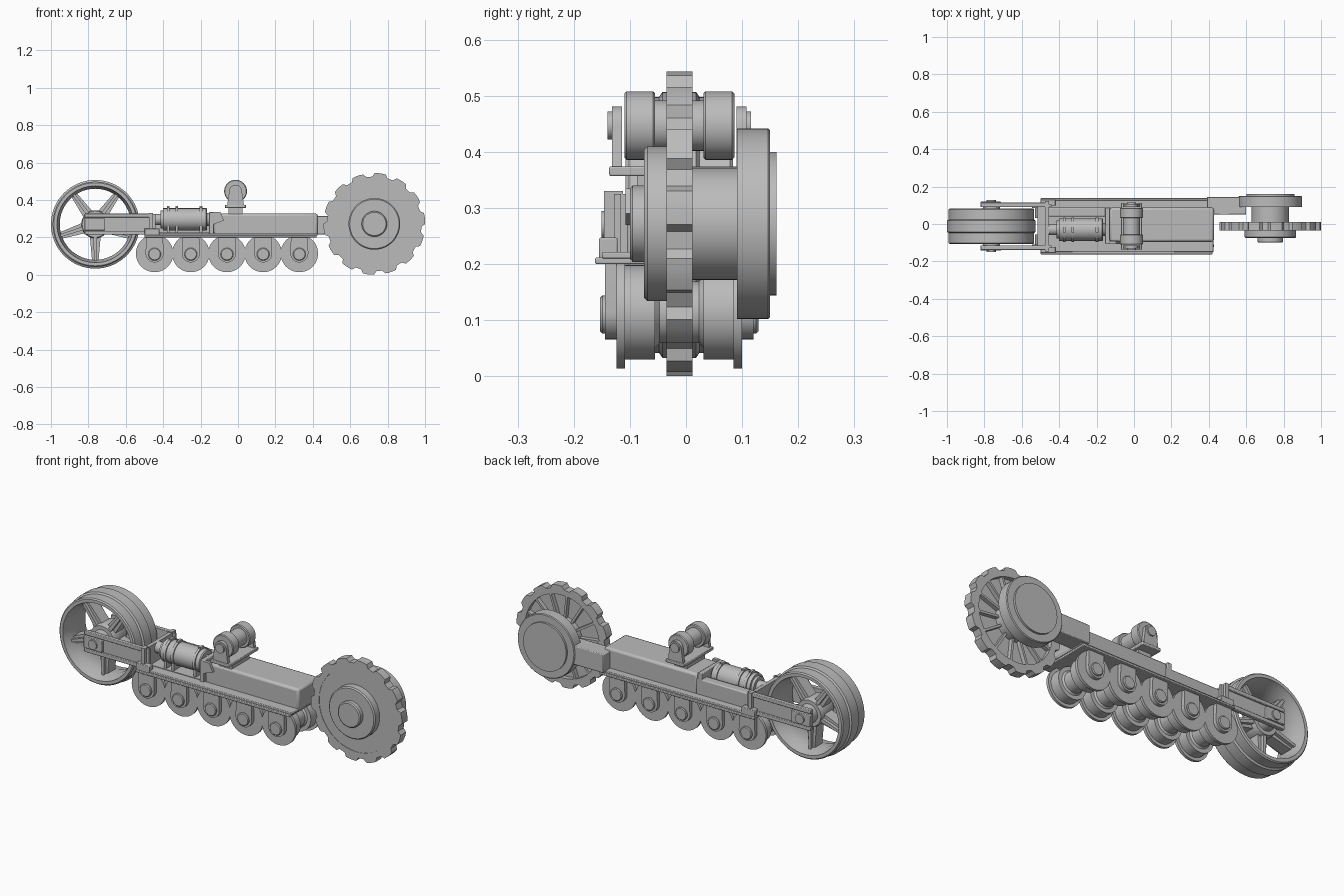
import bpy, bmesh, math
from mathutils import Matrix, Vector

old = bpy.data.objects.get("Cube")
if old:
    bpy.data.objects.remove(old, do_unlink=True)

grey = bpy.data.materials.new("plain grey")
grey.use_nodes = True
grey.diffuse_color = (0.5, 0.5, 0.5, 1)
grey.node_tree.nodes["Principled BSDF"].inputs["Base Color"].default_value = (0.5, 0.5, 0.5, 1)

MID = -0.012      # centre plane of the running gear
SIDES = ((-1, "front"), (1, "back"))


def finish(name, bm, bevel=0):
    bmesh.ops.recalc_face_normals(bm, faces=bm.faces)
    me = bpy.data.meshes.new(name)
    bm.to_mesh(me)
    bm.free()
    me.materials.append(grey)
    me.shade_smooth()
    me.set_sharp_from_angle(angle=math.radians(32))
    ob = bpy.data.objects.new(name, me)
    bpy.context.scene.collection.objects.link(ob)
    if bevel:
        mod = ob.modifiers.new("bevel", "BEVEL")
        mod.width = bevel
        mod.segments = 2
    return ob


def box(name, xs, ys, zs, bevel=0):
    bm = bmesh.new()
    size = Vector((xs[1] - xs[0], ys[1] - ys[0], zs[1] - zs[0]))
    mid = Vector((sum(xs), sum(ys), sum(zs))) / 2
    bmesh.ops.create_cube(bm, size=1, matrix=Matrix.Translation(mid) @ Matrix.Diagonal(size.to_4d()))
    return finish(name, bm, bevel)


def lathe(name, centre, profile, axis="Y", ring=False, n=56):
    """Turn (position, radius) pairs around a line through centre."""
    bm = bmesh.new()
    rows = []
    for p, r in profile:
        row = []
        for i in range(n):
            a = math.tau * i / n
            u, v = r * math.cos(a), r * math.sin(a)
            co = (u, p, v) if axis == "Y" else (p, u, v)
            row.append(bm.verts.new(Vector(centre) + Vector(co)))
        rows.append(row)
    pairs = list(zip(rows, rows[1:]))
    if ring:
        pairs.append((rows[-1], rows[0]))
    else:
        bm.faces.new(rows[0])
        bm.faces.new(rows[-1])
    for a, b in pairs:
        for i in range(n):
            j = (i + 1) % n
            bm.faces.new((a[i], a[j], b[j], b[i]))
    return finish(name, bm)


def prism(name, outline, y0, y1, bevel=0):
    """Extrude an x-z outline from y0 to y1."""
    bm = bmesh.new()
    face = bm.faces.new([bm.verts.new((x, y0, z)) for x, z in outline])
    new = bmesh.ops.extrude_face_region(bm, geom=[face])["geom"]
    bmesh.ops.translate(bm, vec=(0, y1 - y0, 0), verts=[v for v in new if isinstance(v, bmesh.types.BMVert)])
    return finish(name, bm, bevel)


def both(d0, d1, s):
    return sorted((MID + s * d0, MID + s * d1))


def arc(cx, cz, r, a0, a1, n=16):
    steps = [math.radians(a0 + (a1 - a0) * i / n) for i in range(n + 1)]
    return [(cx + r * math.cos(a), cz + r * math.sin(a)) for a in steps]


def spoke(name, cx, cz, angle, r0, r1, w0, w1, y0, y1):
    a = math.radians(angle)
    d, t = Vector((math.cos(a), math.sin(a))), Vector((-math.sin(a), math.cos(a)))
    c = Vector((cx, cz))
    prism(name, [c + d * r0 - t * w0, c + d * r1 - t * w1, c + d * r1 + t * w1, c + d * r0 + t * w0], y0, y1)


def mirrored(half):
    """Profile from a list of (distance from middle, radius) for one half."""
    return [(-d, r) for d, r in reversed(half)] + half


# Drive sprocket: toothed rim, web, ribs and hubs
SX, SZ = 0.729, 0.272
TEETH = 14
rim = []
for k in range(TEETH):
    base = 19 + 360 / TEETH * k
    for off, r in ((-3.5, 0.253), (3.5, 0.253), (6.5, 0.271), (11, 0.272), (15, 0.272), (19.2, 0.271)):
        a = math.radians(base + off)
        rim.append((SX + r * math.cos(a), SZ + r * math.sin(a)))
bm = bmesh.new()
rows = []
for y in (-0.035, 0.012):
    outer = [bm.verts.new((x, y, z)) for x, z in rim]
    inner = []
    for x, z in rim:
        v = Vector((x - SX, z - SZ)).normalized() * 0.222
        inner.append(bm.verts.new((SX + v.x, y, SZ + v.y)))
    rows.append((outer, inner))
(of, nf), (ob_, nb) = rows
for a, b in ((of, nf), (ob_, nb), (of, ob_), (nf, nb)):
    for i in range(len(a)):
        j = (i + 1) % len(a)
        bm.faces.new((a[i], a[j], b[j], b[i]))
finish("sprocket_rim", bm)
lathe("sprocket_web", (SX, 0, SZ), [(-0.033, 0.224), (-0.014, 0.224)])
for k in range(TEETH):
    spoke("sprocket_rib", SX, SZ, 19 + 360 / TEETH * k, 0.09, 0.224, 0.006, 0.006, -0.016, 0.008)
lathe("sprocket_hub", (SX, 0, SZ), [(-0.1, 0.062), (-0.095, 0.068), (-0.075, 0.068), (-0.075, 0.132),
                                    (-0.069, 0.138), (-0.03, 0.138)])
lathe("drive_housing", (SX, 0, SZ), [(-0.02, 0.1), (0.091, 0.1), (0.091, 0.17), (0.146, 0.17), (0.15, 0.166),
                                     (0.15, 0.128), (0.161, 0.128)])
box("drive_arm", (0.39, 0.6), (0.05, 0.145), (0.215, 0.315), 0.004)

# Idler wheel: rim with a raised guide band, five spokes, hub
IX, IZ = -0.763, 0.27
half = [(0.03, 0.237), (0.036, 0.228), (0.09, 0.228), (0.096, 0.222), (0.096, 0.205), (0.07, 0.2), (0.03, 0.19)]
lathe("idler_rim", (IX, MID, IZ), mirrored(half), ring=True, n=64)
for k in range(5):
    spoke("idler_spoke", IX, IZ, 54 + 72 * k, 0.05, 0.2, 0.03, 0.017, MID - 0.032, MID + 0.032)
    spoke("idler_spoke_web", IX, IZ, 54 + 72 * k, 0.05, 0.2, 0.01, 0.007, MID - 0.05, MID + 0.05)
lathe("idler_hub", (IX, MID, IZ), mirrored([(0.04, 0.075), (0.055, 0.07), (0.055, 0.05), (0.105, 0.045)]))

# Idler fork: channel arms, axle ends and yoke
for s, tag in SIDES:
    box(tag + "_fork_arm", (-0.82, -0.44), both(0.104, 0.116, s), (0.22, 0.325))
    for z in (0.215, 0.307):
        box(tag + "_fork_flange", (-0.82, -0.455), both(0.104, 0.127, s), (z, z + 0.02), 0.003)
    box(tag + "_axle_plate", (-0.82, -0.71), both(0.11, 0.131, s), (0.238, 0.302), 0.003)
    lathe(tag + "_axle_end", (IX, MID, IZ), [(s * 0.1, 0.025), (s * 0.139, 0.025)], n=32)
    box(tag + "_fork_guide", (-0.5, -0.42), both(0.11, 0.143, s), (0.208, 0.247), 0.003)
    box(tag + "_guide_post", (-0.475, -0.455), both(0.1, 0.134, s), (0.21, 0.33))
box("fork_yoke", (-0.515, -0.455), (MID - 0.11, MID + 0.11), (0.225, 0.25))
box("yoke_plate", (-0.475, -0.455), (MID - 0.11, MID + 0.11), (0.21, 0.325))

# Track frame: ledge, main box and rear wall beside the tensioner
box("frame_flange", (-0.5, 0.42), (-0.162, 0.138), (0.2, 0.212), 0.003)
box("frame_ledge", (-0.48, 0.425), (-0.15, 0.128), (0.21, 0.222), 0.003)
box("frame_box", (-0.13, 0.427), (-0.095, 0.088), (0.21, 0.327), 0.012)
box("frame_back_wall", (-0.46, -0.12), (0.04, 0.088), (0.21, 0.305), 0.006)
box("tensioner_floor", (-0.46, -0.12), (-0.095, 0.05), (0.21, 0.225))
box("tensioner_end_plate", (-0.155, -0.13), (-0.105, 0.088), (0.21, 0.335), 0.003)
prism("tensioner_gusset", [(-0.13, 0.335), (-0.13, 0.27), (-0.075, 0.29), (-0.095, 0.335)], -0.108, -0.09)

# Tensioner cylinder with bands and strap lugs
TY, TZ = -0.03, 0.296
profile = [(-0.46, 0.03), (-0.415, 0.03), (-0.415, 0.048), (-0.4, 0.048), (-0.4, 0.06)]
for x in (-0.38, -0.335, -0.205):
    profile += [(x, 0.06), (x, 0.066), (x + 0.014, 0.066), (x + 0.014, 0.06)]
profile += [(-0.17, 0.06), (-0.165, 0.055), (-0.165, 0.035), (-0.145, 0.035)]
lathe("tensioner_cylinder", (0, TY, TZ), profile, axis="X", n=40)
for x in (-0.38, -0.335, -0.205):
    box("strap_lug", (x, x + 0.014), (TY - 0.015, TY + 0.015), (0.35, 0.368))
    box("cylinder_saddle", (x, x + 0.014), (TY - 0.055, TY + 0.055), (0.215, 0.26))

# Road rollers with hanging U brackets
spool = [(0.035, 0.055), (0.043, 0.063), (0.043, 0.084), (0.097, 0.084), (0.097, 0.1), (0.112, 0.1), (0.112, 0.04)]
RZ = 0.114
for k in range(5):
    x = -0.446 + 0.1935 * k
    lathe("road_roller", (x, MID, RZ), mirrored(spool))
    for s, tag in SIDES:
        outline = [(x + 0.045, 0.205)] + arc(x, RZ, 0.048, 0, -180) + [(x - 0.045, 0.205)]
        prism(tag + "_roller_bracket", outline, *both(0.111, 0.132, s))
        lathe(tag + "_roller_cap", (x, MID, RZ - 0.004), [(s * 0.12, 0.034), (s * 0.137, 0.034), (s * 0.141, 0.03)], n=32)

# Return roller on its stand
CX, CZ = -0.013, 0.447
small = [(0.043, 0.045), (0.043, 0.057), (0.047, 0.061), (0.094, 0.061), (0.098, 0.057), (0.098, 0.03)]
lathe("return_roller", (CX, MID, CZ), mirrored(small), n=48)
for s, tag in SIDES:
    outline = [(CX - 0.045, 0.37), (CX + 0.045, 0.37)] + arc(CX, CZ, 0.034, 0, 180)
    prism(tag + "_return_bracket", outline, *both(0.102, 0.12, s))
    lathe(tag + "_return_cap", (CX, MID, CZ), [(s * 0.11, 0.025), (s * 0.128, 0.025)], n=32)
box("return_base_plate", (CX - 0.056, CX + 0.056), (MID - 0.125, MID + 0.125), (0.357, 0.374), 0.003)
box("return_pedestal", (CX - 0.038, CX + 0.038), (MID - 0.075, MID + 0.075), (0.32, 0.36))
